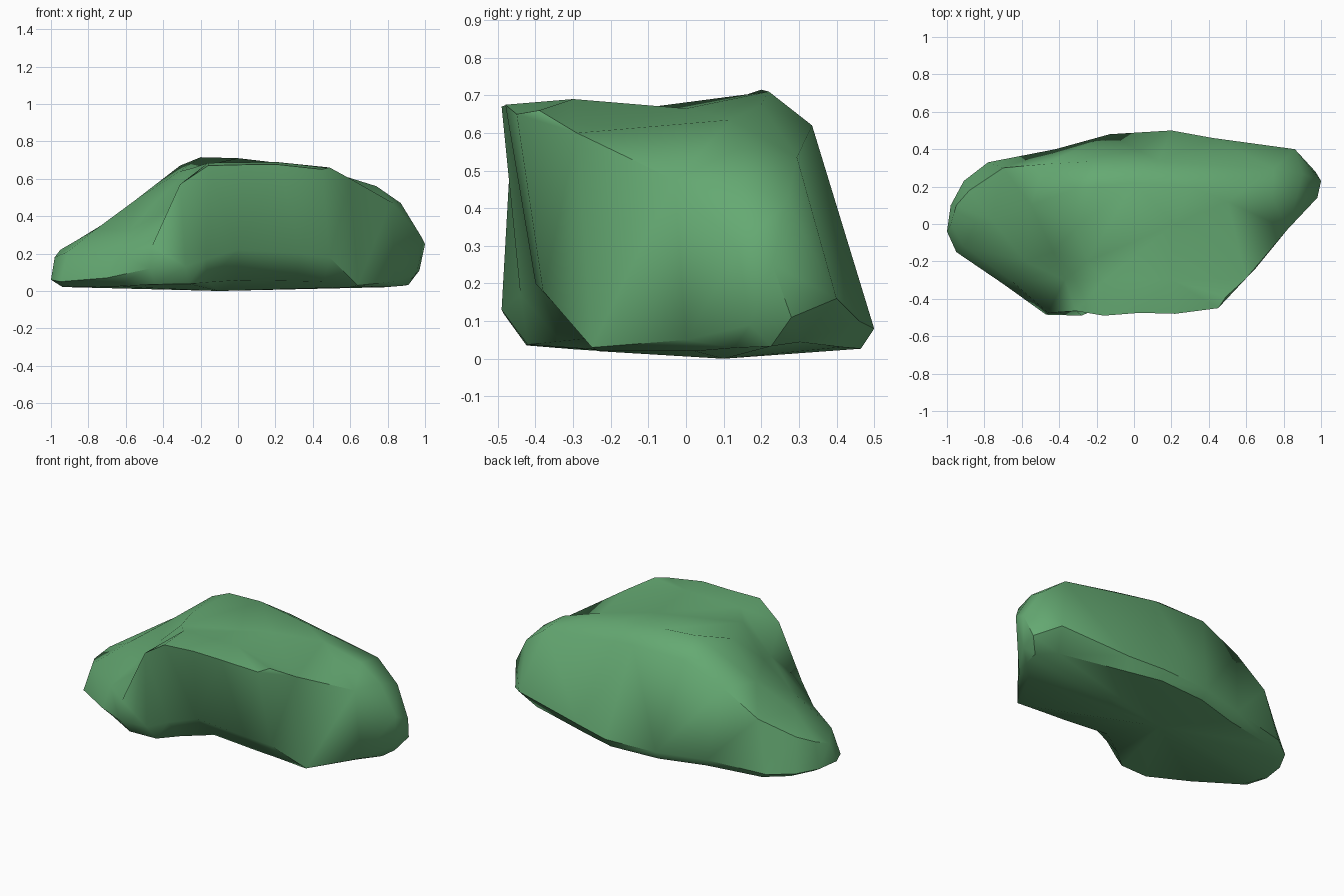
import bpy, bmesh
from mathutils import Vector
from mathutils.geometry import delaunay_2d_cdt

if "Cube" in bpy.data.objects:
    bpy.data.objects.remove(bpy.data.objects["Cube"])

# Low outline of the boulder, from the left tip round the front, right and back
base = [(-1, -.04, .06), (-.95, -.15, .05), (-.7, -.32, .07), (-.47, -.485, .12),
        (-.28, -.49, .13), (-.17, -.44, .17), (0, -.40, .22), (.33, -.40, .20),
        (.49, -.38, .18), (.64, -.25, .03), (.84, 0, .05), (.95, .17, .09),
        (.97, .28, .11), (.86, .40, .16), (.42, .46, .10), (.2, .5, .08),
        (-.13, .48, .08), (-.42, .40, .08), (-.78, .33, .06), (-.91, .23, .06),
        (-.98, .10, .06)]
# Upper crease, point for point above the low outline
rim = [(-.98, .0, .18), (-.91, -.12, .21), (-.66, -.30, .21), (-.46, -.475, .24),
       (-.31, -.465, .57), (-.16, -.49, .67), (.03, -.475, .675), (.22, -.48, .675),
       (.45, -.45, .65), (.60, -.29, .60), (.82, -.03, .475), (.98, .14, .29),
       (1, .23, .25), (.90, .27, .42), (.75, .295, .535), (.13, .335, .62),
       (-.22, .335, .62), (-.48, .32, .51), (-.70, .30, .37), (-.88, .18, .26),
       (-.95, .10, .22)]
# Ridges and hollows inside the crease
crown = [(-.31, .19, .67), (-.2, .2, .715), (0, .22, .71), (.22, .0, .665),
         (.3, .2, .675), (.49, -.39, .66), (.5, .12, .635), (.74, .14, .56),
         (.87, .14, .47), (-.16, -.3, .685), (-.25, -.2, .655), (-.31, -.02, .64),
         (-.37, -.3, .44), (-.43, -.15, .49), (-.58, -.2, .32), (-.55, .1, .485),
         (-.76, .02, .33), (.2, -.3, .69)]

bm = bmesh.new()
n = len(base)
low = [bm.verts.new(p) for p in base]
top = [bm.verts.new(p) for p in rim]
# Underside ring, drawn in further where the outline rises, as in the front arch
foot = []
for x, y, z in base:
    inset = .015 + 3.2 * z * z
    foot.append(bm.verts.new((x * .94, y - inset if y > 0 else y + inset,
                              .02 + .22 * max(0, z - .05))))
under = bm.verts.new((-.1, .1, 0))


def band(a, b):
    for i in range(n):
        j = (i + 1) % n
        bm.faces.new((a[i], a[j], b[j], b[i]))


band(foot, low)
band(low, top)
for i in range(n):
    bm.faces.new((foot[(i + 1) % n], foot[i], under))

# Faceted top surface
inner = [bm.verts.new(p) for p in crown]
cap = top + inner
flat = [Vector(v.co.xy) for v in cap]
edges = [(i, (i + 1) % n) for i in range(n)]
result = delaunay_2d_cdt(flat, edges, [], 1, 1e-5)
for f in result[2]:
    bm.faces.new([cap[result[3][i][0]] for i in f])

bmesh.ops.triangulate(bm, faces=bm.faces[:])
bmesh.ops.recalc_face_normals(bm, faces=bm.faces[:])
mesh = bpy.data.meshes.new("boulder")
bm.to_mesh(mesh)
bm.free()
boulder = bpy.data.objects.new("boulder", mesh)
bpy.context.collection.objects.link(boulder)

# Mossy green colour
moss = bpy.data.materials.new("mossy_stone")
moss.diffuse_color = (.13, .40, .17, 1)
moss.use_nodes = True
moss.node_tree.nodes["Principled BSDF"].inputs["Base Color"].default_value = moss.diffuse_color
mesh.materials.append(moss)

# Soft facets with the strong creases kept
bpy.context.view_layer.objects.active = boulder
boulder.select_set(True)
bpy.ops.object.shade_smooth_by_angle(angle=.8)
